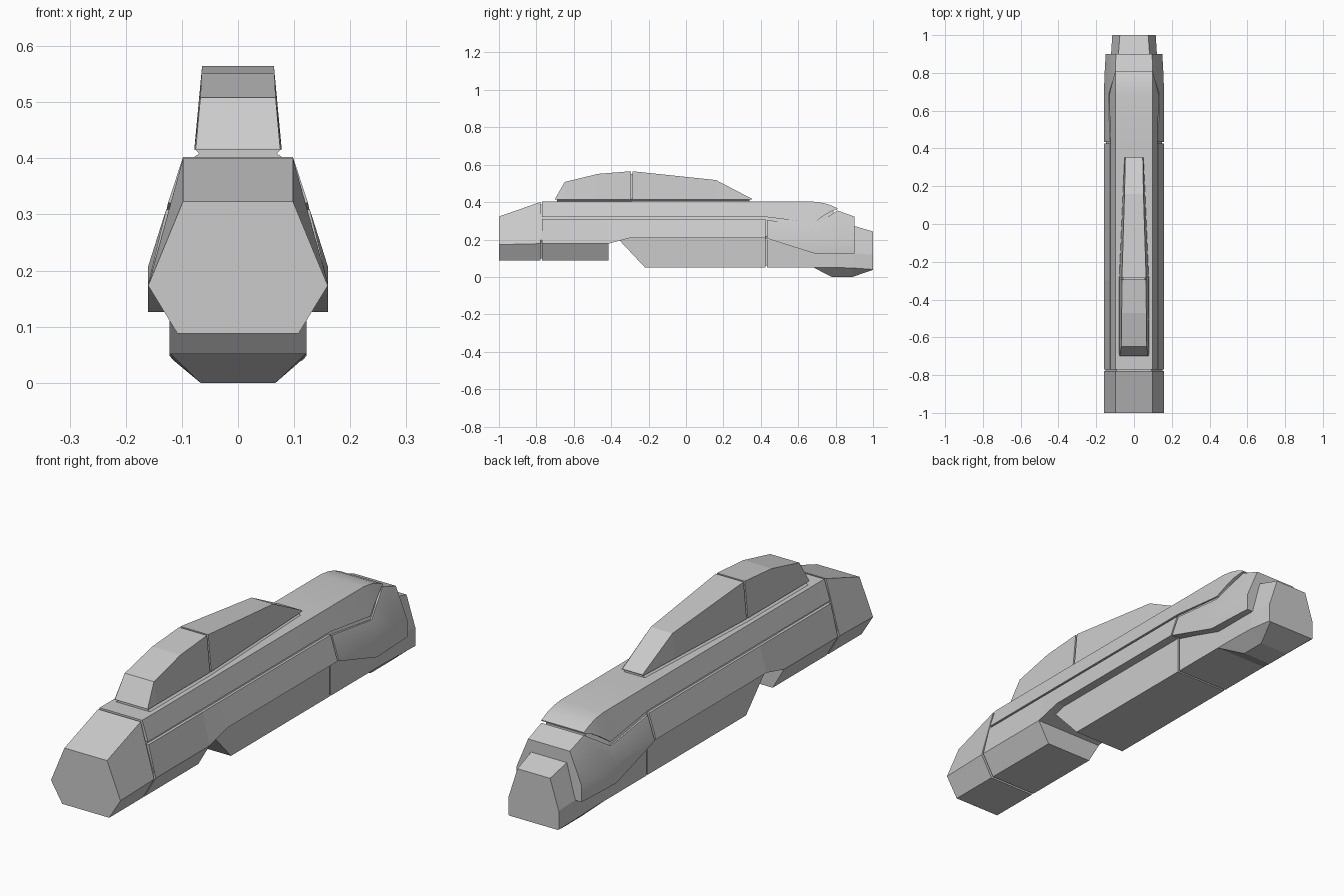
import bpy, bmesh, math


def loft(name, sections, smooth=False):
    """Skin mirrored half-profiles (x, z, top to bottom) placed along y."""
    bm = bmesh.new()
    rings = []
    for y, half in sections:
        pts = half + [(-x, z) for x, z in reversed(half)]
        rings.append([bm.verts.new((x, y, z)) for x, z in pts])
    n = len(rings[0])
    for a, b in zip(rings, rings[1:]):
        for i in range(n):
            j = (i + 1) % n
            bm.faces.new((a[i], a[j], b[j], b[i]))
    bm.faces.new(rings[0])
    bm.faces.new(rings[-1])
    bmesh.ops.recalc_face_normals(bm, faces=bm.faces)
    me = bpy.data.meshes.new(name)
    bm.to_mesh(me)
    bm.free()
    ob = bpy.data.objects.new(name, me)
    bpy.context.collection.objects.link(ob)
    if smooth:
        bpy.ops.object.select_all(action='DESELECT')
        ob.select_set(True)
        bpy.context.view_layer.objects.active = ob
        bpy.ops.object.shade_smooth_by_angle(angle=math.radians(30))
    return ob


# Front cap with sloping top
loft("front_cap", [
    (-1.0, [(.098, .325), (.16, .175), (.108, .09)]),
    (-.779, [(.098, .402), (.16, .18), (.108, .09)])])

# Inner core seen only inside the panel gaps
core = [(.092, .39), (.15, .2), (.1, .1)]
mid = [(.092, .39), (.148, .218), (.13, .213)]
loft("front_core", [(-.8, core), (-.43, core)])
loft("hull_core", [
    (-.44, mid), (.69, mid),
    (.79, [(.09, .352), (.145, .2), (.13, .18)])])

# Top panel, curving down at the rear
hood = [(.098, .404), (.125, .322)]
loft("top_panel", [
    (-.769, hood), (.43, hood),
    (.683, [(.098, .404), (.131, .291)]),
    (.73, [(.098, .398), (.12, .325)]),
    (.77, [(.098, .387), (.11, .35)]),
    (.81, [(.098, .369), (.099, .365)])], smooth=True)

# Long side panels and the hexagonal underside at the front
low = [(.128, .311), (.16, .18)]
high = [(.128, .311), (.16, .21)]
loft("side_panels", [(-.769, low), (-.415, low), (-.3, high), (.426, high)])
chin = [(.16, .18), (.108, .09)]
loft("front_underside", [(-.769, chin), (-.415, chin)])

# Rear flanks
loft("rear_flanks", [
    (.434, [(.128, .306), (.16, .21), (.16, .207)]),
    (.685, [(.135, .276), (.16, .205), (.16, .128)]),
    (.81, [(.098, .357), (.155, .2), (.155, .128)]),
    (.9, [(.096, .325), (.15, .195), (.15, .128)])], smooth=True)

# Lower block
loft("lower_block", [
    (-.365, [(.122, .215), (.122, .208)]),
    (-.22, [(.122, .215), (.122, .053)]),
    (.426, [(.122, .215), (.122, .053)])])
gap = [(.113, .21), (.113, .062)]
loft("lower_core", [(.4, gap), (.46, gap)])

# Tail block with tapered keel
loft("tail_block", [
    (.434, [(.09, .25), (.122, .2), (.122, .053), (.12, .053)]),
    (.68, [(.085, .26), (.122, .14), (.122, .053), (.12, .053)]),
    (.78, [(.085, .28), (.122, .14), (.122, .053), (.067, .002)]),
    (.89, [(.083, .277), (.122, .13), (.122, .05), (.067, .002)]),
    (1.0, [(.075, .245), (.115, .12), (.115, .042), (.11, .04)])])

# Canopy on top: mount strip, front half, rear half
loft("canopy_mount", [
    (-.69, [(.077, .418), (.069, .411), (.08, .403)]),
    (-.29, [(.077, .418), (.069, .411), (.08, .403)]),
    (.34, [(.049, .418), (.042, .411), (.05, .403)])])
loft("canopy_front", [
    (-.7, [(.075, .42), (.078, .417)]),
    (-.648, [(.067, .51), (.078, .417)]),
    (-.47, [(.065, .553), (.078, .417)]),
    (-.295, [(.064, .567), (.078, .417)])])
loft("canopy_core", [
    (-.33, [(.058, .555), (.07, .42)]),
    (-.25, [(.056, .55), (.068, .42)])])
loft("canopy_rear", [
    (-.287, [(.064, .567), (.078, .417)]),
    (.16, [(.05, .52), (.059, .417)]),
    (.352, [(.046, .42), (.05, .417)])])

# The loft's lowest point is the keel; drop everything to the ground plane
for ob in bpy.context.collection.objects:
    ob.location.z = -.002
